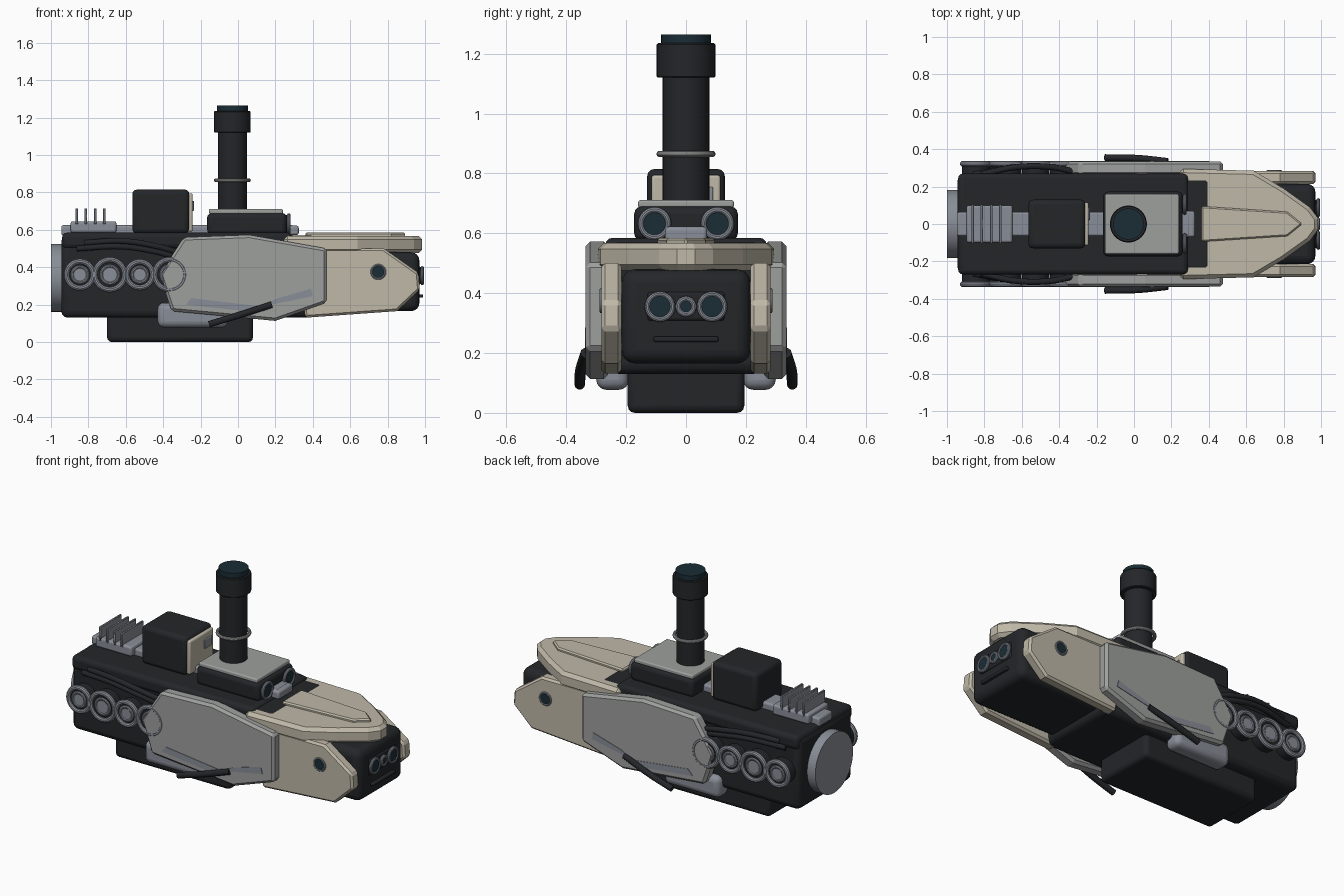
import bpy, bmesh, math
from mathutils import Vector, Matrix

if "Cube" in bpy.data.objects:
    bpy.data.objects.remove(bpy.data.objects["Cube"])


def mat(name, r, g, b):
    m = bpy.data.materials.new(name)
    m.diffuse_color = (r, g, b, 1)
    m.use_nodes = True
    m.node_tree.nodes["Principled BSDF"].inputs["Base Color"].default_value = m.diffuse_color
    return m


DARK = mat("dark", .017, .019, .022)
BEIGE = mat("beige", .52, .48, .39)
PANEL = mat("panel_grey", .34, .35, .34)
STEEL = mat("steel", .25, .27, .31)
GLASS = mat("glass", .010, .026, .036)


def finish(name, bm, m, bevel=0, seg=1, smooth=True):
    bmesh.ops.recalc_face_normals(bm, faces=bm.faces)
    me = bpy.data.meshes.new(name)
    bm.to_mesh(me)
    bm.free()
    me.materials.append(m)
    ob = bpy.data.objects.new(name, me)
    bpy.context.collection.objects.link(ob)
    if bevel:
        b = ob.modifiers.new("bevel", 'BEVEL')
        b.width, b.segments = bevel, seg
        b.limit_method, b.angle_limit = 'ANGLE', math.radians(40)
    if smooth:
        bpy.context.view_layer.objects.active = ob
        ob.select_set(True)
        bpy.ops.object.shade_smooth_by_angle(angle=math.radians(35))
        ob.select_set(False)
    return ob


def box(name, x, y, z, m, bevel=.01, seg=3):
    """Rounded box from (min, max) ranges."""
    bm = bmesh.new()
    bmesh.ops.create_cube(bm, size=1)
    for v in bm.verts:
        v.co = [(r[0] + r[1]) / 2 + c * (r[1] - r[0]) for r, c in zip((x, y, z), v.co)]
    return finish(name, bm, m, bevel, seg)


ROT = {'X': Matrix.Rotation(math.pi / 2, 4, 'Y'), 'Y': Matrix.Rotation(-math.pi / 2, 4, 'X'), 'Z': Matrix()}


def lathe(name, loc, axis, profile, m, closed=False, n=40):
    """Spin a (radius, height) profile about an axis through loc."""
    bm = bmesh.new()
    rings = [[bm.verts.new((r * math.cos(2 * math.pi * i / n), r * math.sin(2 * math.pi * i / n), h))
              for i in range(n)] for r, h in profile]
    pairs = list(zip(rings, rings[1:])) + ([(rings[-1], rings[0])] if closed else [])
    for a, b in pairs:
        for i in range(n):
            bm.faces.new((a[i], a[(i + 1) % n], b[(i + 1) % n], b[i]))
    if not closed:
        bm.faces.new(rings[0])
        bm.faces.new(rings[-1])
    bm.transform(Matrix.Translation(loc) @ ROT[axis])
    return finish(name, bm, m)


def cyl(name, loc, axis, r, a, b, m):
    return lathe(name, loc, axis, [(r, a), (r, b)], m)


def torus(name, loc, axis, R, r, m):
    pts = [(R + r * math.cos(t * math.pi / 5), r * math.sin(t * math.pi / 5)) for t in range(10)]
    return lathe(name, loc, axis, pts, m, True)


def prism(name, pts, a, b, m, plane='XZ', bevel=.012):
    """Extrude an outline: XZ outlines along y, XY outlines along z."""
    bm = bmesh.new()
    co = (lambda p, d: (p[0], d, p[1])) if plane == 'XZ' else (lambda p, d: (p[0], p[1], d))
    lo = [bm.verts.new(co(p, a)) for p in pts]
    hi = [bm.verts.new(co(p, b)) for p in pts]
    bm.faces.new(lo)
    bm.faces.new(hi)
    for i in range(len(pts)):
        j = (i + 1) % len(pts)
        bm.faces.new((lo[i], lo[j], hi[j], hi[i]))
    return finish(name, bm, m, bevel, 1, False)


def tube(name, pts, r, m):
    cu = bpy.data.curves.new(name, 'CURVE')
    cu.dimensions, cu.bevel_depth, cu.bevel_resolution, cu.use_fill_caps = '3D', r, 3, True
    s = cu.splines.new('BEZIER')
    s.bezier_points.add(len(pts) - 1)
    for p, c in zip(s.bezier_points, pts):
        p.co = c
        p.handle_left_type = p.handle_right_type = 'AUTO'
    cu.materials.append(m)
    ob = bpy.data.objects.new(name, cu)
    bpy.context.collection.objects.link(ob)
    return ob


# Hull, belly, snout and deck
box("hull", (-.945, .42), (-.26, .26), (.13, .57), DARK, .035)
box("belly_tank", (-.70, .08), (-.195, .195), (0, .2), DARK, .025)
box("snout", (.3, .97), (-.215, .215), (.165, .48), DARK, .045, 4)
box("deck", (-.94, .29), (-.27, .27), (.50, .585), DARK, .025)
cyl("rear_disc", (-1, 0, .343), 'X', .182, 0, .1, STEEL)

# Face
box("eye_bezel", (.95, .978), (-.13, .13), (.307, .405), DARK, .012)
box("mouth_slot", (.95, .99), (-.108, .108), (.237, .255), DARK, .006)
for y, r in ((-.087, .042), (0, .026), (.087, .042)):
    torus("eye_ring", (.985, y, .355), 'X', r, .009, STEEL)
    cyl("eye_lens", (.95, y, .355), 'X', r, 0, .04, GLASS)

# Nose top armour with raised inlay
half = [(.245, .295), (.64, .285), (.80, .19), (.94, .09), (.985, .03)]
top = half + [(x, -y) for x, y in reversed(half)]
prism("nose_plate", top, .475, .568, BEIGE, 'XY', .02)
inlay = [(.36, -.095), (.82, -.065), (.90, 0), (.82, .065), (.36, .095)]
prism("nose_inlay", inlay, .56, .585, BEIGE, 'XY', .008)

# Side armour and equipment, both sides
cheek = [(.30, .50), (.78, .50), (.965, .37), (.972, .28), (.85, .165), (.36, .13)]
door = [(-.29, .56), (.06, .573), (.475, .50), (.475, .21), (.20, .113), (-.355, .165), (-.42, .36)]
for s in (-1, 1):
    prism("cheek_plate", cheek, s * .215, s * .283, BEIGE)
    prism("side_panel", door, s * .26, s * .335, PANEL, bevel=.015)
    torus("cheek_port_rim", (.75, s * .283, .375), 'Y', .036, .006, STEEL)
    cyl("cheek_port", (.75, s * .25, .375), 'Y', .034, -.036, .036, GLASS)
    box("lower_pod", (-.43, -.055), sorted((s * .19, s * .30)), (.077, .21), STEEL, .035, 4)
    # Panel trim and curved lever
    prism("panel_trim_rear", [(-.28, .20), (-.25, .235), (.17, .185), (.04, .165)], s * .33, s * .338, STEEL, bevel=0)
    prism("panel_trim_front", [(.13, .19), (.20, .23), (.39, .285), (.40, .245)], s * .33, s * .338, STEEL, bevel=0)
    tube("lever", [(.18, s * .335, .20), (.01, s * .352, .145), (-.155, s * .355, .095)], .018, DARK)
    # Row of round exhaust drums
    for x, r in ((-.845, .083), (-.685, .092), (-.525, .081), (-.365, .092)):
        y = s * .322
        lathe("drum_shell", (x, 0, .36), 'Y', [(r - .008, s * .22), (r - .008, s * .325)], DARK)
        torus("drum_rim", (x, y, .36), 'Y', r - .012, .015, STEEL)
        torus("drum_inner_ring", (x, y, .36), 'Y', r * .5, .010, STEEL)
        cyl("drum_core", (x, 0, .36), 'Y', r * .46, s * .25, s * .328, STEEL)
    # Hoses above the drums
    for dz, dx in ((0, 0), (.03, .04)):
        tube("hose", [(-.86 + dx, s * .265, .50 + dz), (-.62, s * .305, .51 + dz),
                      (-.45, s * .305, .485 + dz), (-.32, s * .28, .45 + dz)], .016, DARK)

# Spine rail and cooling fins
box("spine_rail", (-.945, .30), (-.065, .065), (.57, .625), STEEL, .012)
box("rail_end", (.25, .325), (-.07, .07), (.572, .622), STEEL, .012)
box("fin_base", (-.895, -.65), (-.1, .1), (.585, .645), STEEL, .012)
for i in range(4):
    x = -.862 + i * .049
    box("fin", (x - .007, x + .007), (-.103, .103), (.63, .715), STEEL, .003, 1)

# Rear equipment box
box("equipment_box", (-.565, -.26), (-.13, .13), (.58, .815), DARK, .025)
box("box_faceplate", (-.275, -.243), (-.115, .115), (.59, .795), BEIGE, .01)
box("box_switch", (-.25, -.236), (.02, .09), (.70, .755), STEEL, .004)

# Chimney plinth with headlights
box("plinth", (-.165, .26), (-.173, .173), (.575, .69), DARK, .025)
box("plinth_plate", (-.155, .24), (-.16, .16), (.685, .711), PANEL, .008)
for y in (-.105, .105):
    torus("headlight_rim", (.272, y, .632), 'X', .046, .010, STEEL)
    cyl("headlight", (.2, y, .632), 'X', .046, 0, .075, GLASS)

# Chimney
C = (-.03, 0, 0)
cyl("chimney", C, 'Z', .078, .70, 1.13, DARK)
lathe("chimney_cap", C, 'Z', [(.094, 1.12), (.098, 1.124), (.098, 1.23), (.094, 1.235)], DARK)
cyl("chimney_glass", C, 'Z', .083, 1.22, 1.264, GLASS)
torus("chimney_ring", (-.03, 0, .865), 'Z', .089, .010, PANEL)
